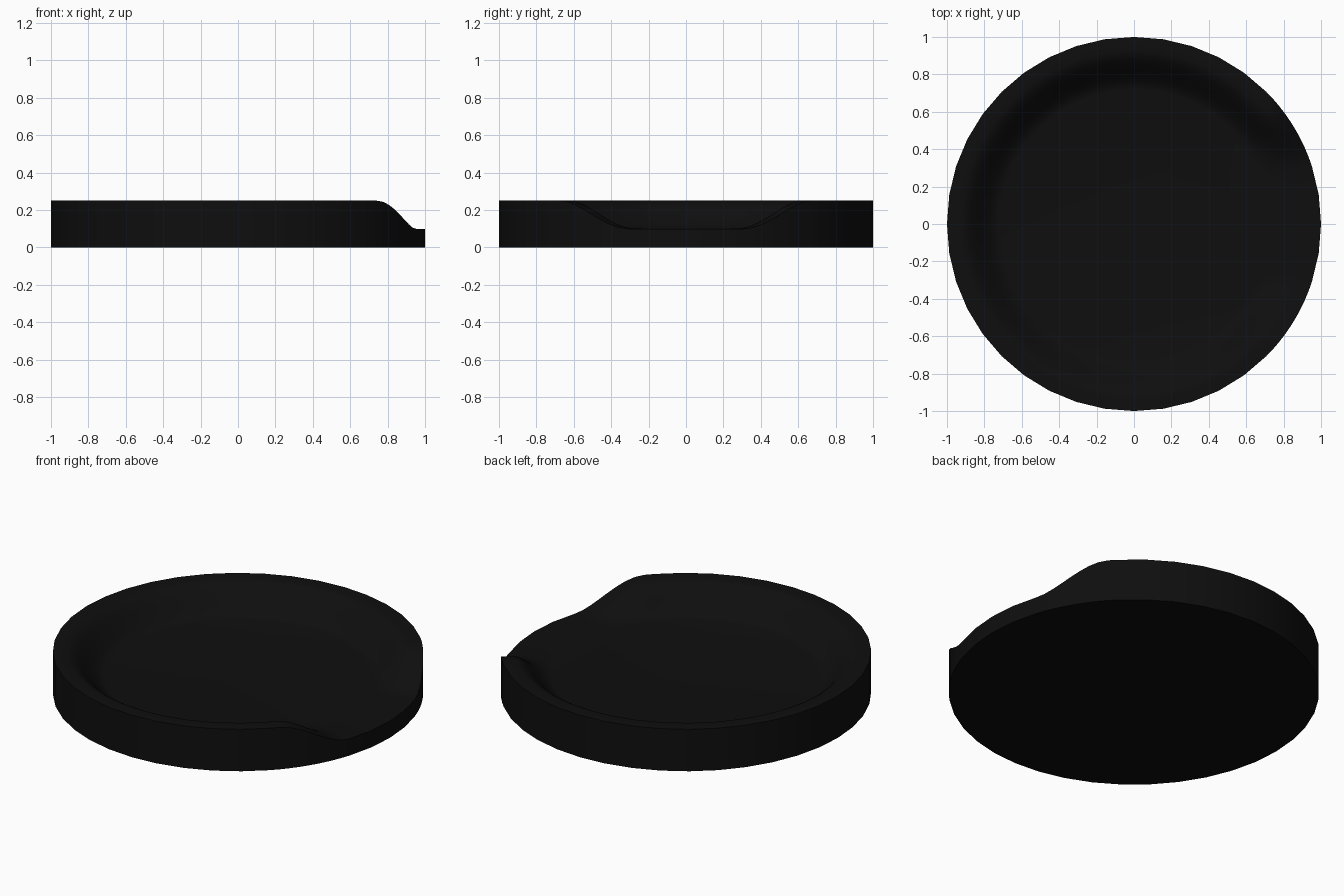
import bpy
import bmesh
from math import cos, sin, radians

cube = bpy.data.objects.get("Cube")
if cube:
    bpy.data.objects.remove(cube, do_unlink=True)

FLOOR, RIM = 0.10, 0.25


def smooth(a, b, v):
    t = min(1, max(0, (v - a) / (b - a)))
    return t * t * (3 - 2 * t)


def height(radius, angle):
    # Rim rises from the floor, and dips back to it around the +x side
    return FLOOR + (RIM - FLOOR) * smooth(0.72, 0.93, radius) * smooth(18, 42, abs(angle))


# Coarse spacing round the dish, finer on the two ramps of the notch
angles = [a for a in range(-180, 180, 3) if a % 9 == 0 or 18 < abs(a) < 45]
radii = [1, 0.965] + [0.93 - 0.21 * i / 10 for i in range(11)]

bm = bmesh.new()


def ring(radius, level=None):
    return [bm.verts.new((radius * cos(radians(a)), radius * sin(radians(a)),
                          height(radius, a) if level is None else level))
            for a in angles]


# Base, outer wall, rim top, inner slope and floor
rings = [ring(1, 0)] + [ring(r) for r in radii]
for lower, upper in zip(rings, rings[1:]):
    for i in range(len(angles)):
        j = (i + 1) % len(angles)
        bm.faces.new((lower[i], lower[j], upper[j], upper[i]))
bm.faces.new(list(reversed(rings[0])))
bm.faces.new(rings[-1])
bmesh.ops.recalc_face_normals(bm, faces=bm.faces)

mesh = bpy.data.meshes.new("dish")
bm.to_mesh(mesh)
bm.free()
dish = bpy.data.objects.new("dish", mesh)
bpy.context.collection.objects.link(dish)

# Single near-black colour
color = (0.0045, 0.0045, 0.0045, 1)
mat = bpy.data.materials.new("black")
mat.use_nodes = True
mat.diffuse_color = color
mat.node_tree.nodes["Principled BSDF"].inputs["Base Color"].default_value = color
mesh.materials.append(mat)

bpy.ops.object.select_all(action='DESELECT')
dish.select_set(True)
bpy.context.view_layer.objects.active = dish
bpy.ops.object.shade_smooth_by_angle(angle=radians(35))
